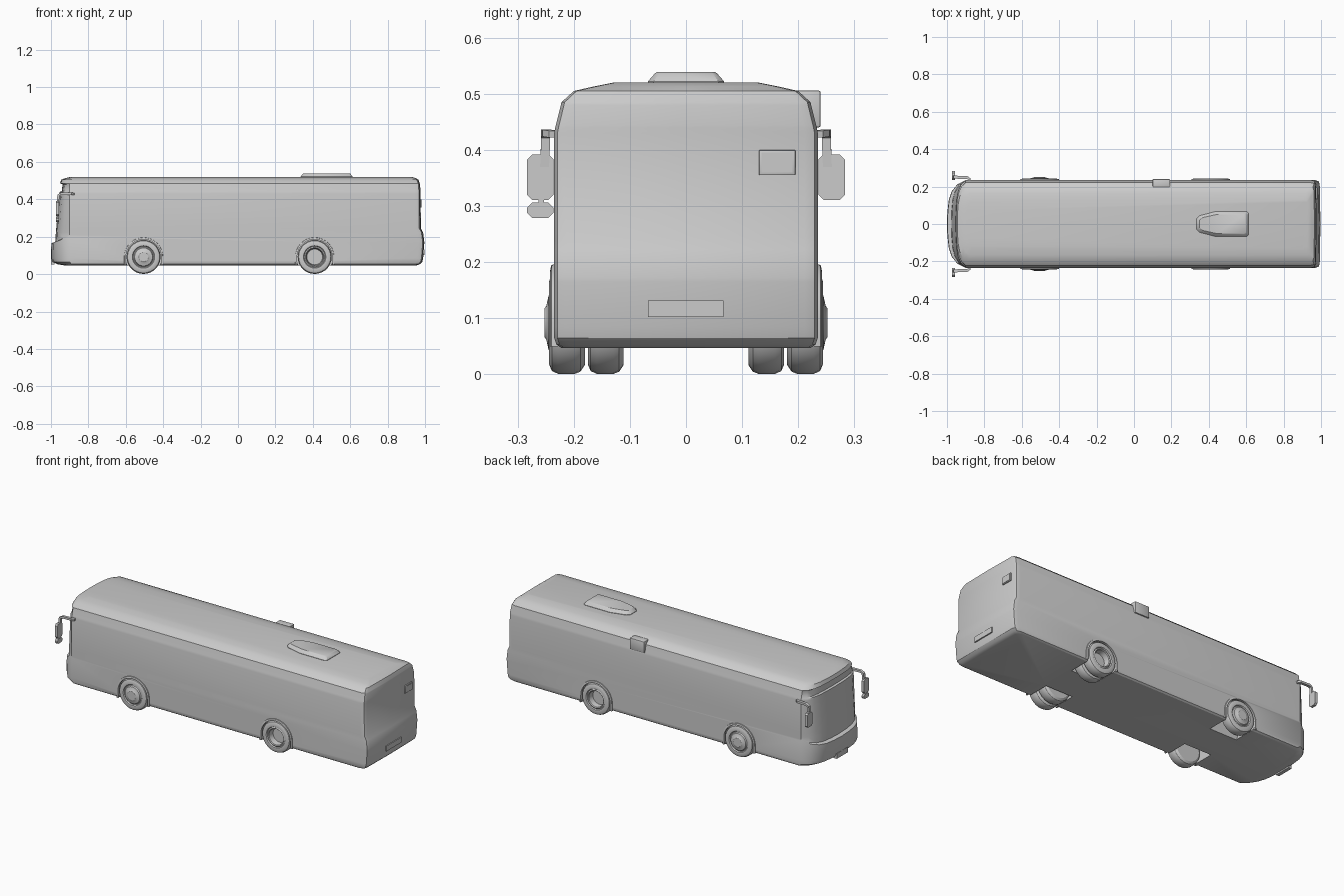
import bpy, bmesh, math
from mathutils import Matrix, Vector

if "Cube" in bpy.data.objects:
    bpy.data.objects.remove(bpy.data.objects["Cube"])


def make(name, bm, angle=35):
    bmesh.ops.remove_doubles(bm, verts=bm.verts, dist=1e-6)
    bmesh.ops.recalc_face_normals(bm, faces=bm.faces)
    me = bpy.data.meshes.new(name)
    bm.to_mesh(me)
    bm.free()
    ob = bpy.data.objects.new(name, me)
    bpy.context.collection.objects.link(ob)
    smooth(ob, angle)
    return ob


def smooth(ob, angle=35):
    bpy.ops.object.select_all(action='DESELECT')
    ob.select_set(True)
    bpy.context.view_layer.objects.active = ob
    bpy.ops.object.shade_smooth_by_angle(angle=math.radians(angle))


def loft(rings, closed=False):
    # joins equal-length rings; caps the ends unless the loft loops round
    bm = bmesh.new()
    vs = [[bm.verts.new(p) for p in r] for r in rings]
    n = len(vs[0])
    for k in range(len(vs) if closed else len(vs) - 1):
        a, b = vs[k], vs[(k + 1) % len(vs)]
        for i in range(n):
            bm.faces.new((a[i], a[(i + 1) % n], b[(i + 1) % n], b[i]))
    if not closed:
        bm.faces.new(vs[0])
        bm.faces.new(vs[-1])
    return bm


def box(name, lo, hi, bevel=0.0):
    bm = bmesh.new()
    size = [h - l for l, h in zip(lo, hi)]
    mid = [(h + l) / 2 for l, h in zip(lo, hi)]
    bmesh.ops.create_cube(bm, size=1, matrix=Matrix.Translation(mid) @ Matrix.Diagonal((*size, 1)))
    if bevel:
        bmesh.ops.bevel(bm, geom=bm.edges[:], offset=bevel, segments=2, affect='EDGES', profile=0.5)
    return make(name, bm)


# body: plan outlines stacked by height (z, half width, front x, front corner x, rear x, corner lift)
levels = [
    (.047, .222, -.93, -.88, .955, 0), (.053, .231, -.965, -.89, .972, 0),
    (.065, .235, -.992, -.90, .985, 0), (.085, .235, -1.0, -.90, .99, 0),
    (.165, .235, -.998, -.90, .996, .035), (.172, .235, -.977, -.90, .996, .037),
    (.222, .235, -.974, -.90, .990, 0), (.245, .235, -.972, -.90, .978, 0),
    (.43, .235, -.955, -.90, .976, 0), (.440, .233, -.954, -.90, .976, 0),
    (.444, .232, -.942, -.90, .976, 0), (.480, .223, -.938, -.90, .973, 0),
    (.485, .222, -.952, -.90, .972, 0), (.505, .200, -.945, -.89, .965, 0),
    (.513, .165, -.925, -.88, .950, 0), (.520, .130, -.895, -.86, .930, 0)]
front = [(0, 0), (.03, .3), (.1, .55), (.25, .74), (.55, .9), (1, 1)]
rings = []
for z, w, xf, xc, xr, lift in levels:
    half = [(xf + (xc - xf) * t, w * s, z + lift * t) for t, s in front]
    half += [(xr - .03, w, z), (xr - .009, w * .975, z), (xr - .003, w * .9, z), (xr, 0, z)]
    rings.append(half + [(x, -y, zz) for x, y, zz in reversed(half[1:-1])])
body = make("body", loft(rings))

# wheel wells cut out of the body
AXLES = (-.505, .41)
WZ = .092
bm = bmesh.new()
for ax in AXLES:
    for s in (-1, 1):
        m = Matrix.Translation((ax, s * .19, WZ)) @ Matrix.Rotation(math.pi / 2, 4, 'X')
        bmesh.ops.create_cone(bm, cap_ends=True, segments=32, radius1=.098, radius2=.098,
                              depth=.18, matrix=m)
cutter = make("well_cutter", bm)
cutter.hide_render = True
mod = body.modifiers.new("wells", 'BOOLEAN')
mod.operation = 'DIFFERENCE'
mod.solver = 'EXACT'
mod.object = cutter
bpy.context.view_layer.objects.active = body
bpy.ops.object.modifier_apply(modifier="wells")
bpy.data.objects.remove(cutter)
smooth(body, 32)


# wheels: (radius, y) profiles turned about the axle
def wheel(name, x, s, profile, n=28):
    rr = []
    for r, y in profile:
        rr.append([(x + r * math.cos(2 * math.pi * i / n), s * y,
                    WZ + r * math.sin(2 * math.pi * i / n)) for i in range(n)])
    make(name, loft(rr), 32)


tyre = [(.055, .18), (.075, .18), (.087, .188), (.091, .198), (.091, .228),
        (.086, .239), (.074, .244), (.060, .243), (.056, .237)]
front_hub = [(.052, .238), (.048, .245), (.030, .249), (.026, .252)]
rear_hub = [(.050, .240), (.046, .236), (.042, .205), (.020, .205)]
inner = [(r, y - .069) for r, y in tyre]
for s, side in ((-1, "right"), (1, "left")):
    wheel("front_wheel_" + side, AXLES[0], s, tyre + front_hub)
    wheel("rear_wheel_" + side, AXLES[1], s, tyre + rear_hub)
    wheel("rear_inner_wheel_" + side, AXLES[1], s, inner)
    # arch trims
    for ax in AXLES:
        path = [(1, -.042)]
        path += [(math.cos(a), math.sin(a)) for a in [math.pi * i / 20 for i in range(21)]]
        path += [(-1, -.042)]
        secs = []
        for c, d in path:
            flat = d == -.042
            sec = []
            for r, y in ((.094, .228), (.105, .228), (.103, .240), (.094, .242)):
                sec.append((ax + c * r, s * y, .05 if flat else WZ + d * r))
            secs.append(sec)
        make("wheel_arch_" + side, loft(secs))

    # mirrors: swept arm and housing
    arm = [(-.875, .236, .428), (-.89, .248, .43), (-.945, .25, .43), (-.960, .25, .423), (-.964, .252, .37)]
    secs = []
    for i, p in enumerate(arm):
        d = (Vector(arm[min(i + 1, 4)]) - Vector(arm[max(i - 1, 0)])).normalized()
        side_v = Vector((0, 1, 0))
        up = d.cross(side_v).normalized()
        secs.append([(q.x, s * q.y, q.z) for q in
                     [Vector(p) + side_v * a * .008 + up * b * .006
                      for a, b in ((1, 1), (-1, 1), (-1, -1), (1, -1))]])
    make("mirror_arm_" + side, loft(secs))

    def head(name, z0, z1):
        c = .009
        out = [(.236 + c, z0), (.283 - c, z0), (.283, z0 + c), (.283, z1 - c),
               (.283 - c, z1), (.236 + c, z1), (.236, z1 - c), (.236, z0 + c)]
        make(name, loft([[(x, s * y, z) for y, z in out] for x in (-.974, -.958)]))
    head("mirror_" + side, .311, .392)
    if s < 0:
        head("lower_mirror", .279, .306)
        box("mirror_link", (-.97, -.263, .30), (-.96, -.253, .32))

# roof unit tapering towards the front
plan = [(.335, .028), (.352, .045), (.44, .068), (.60, .068), (.612, .058)]
rr = []
for z, k in ((.512, 1), (.522, 1), (.536, .82), (.539, .76)):
    h = [(.485 + (x - .485) * (1 - (1 - k) * .45), y * k, z) for x, y in plan]
    rr.append(h + [(x, -y, z) for x, y, z in reversed(h)])
make("roof_unit", loft(rr))

# side display box, rear panel and plates
box("side_display", (.10, .195, .44), (.193, .240, .506), .004)
box("rear_panel_frame", (.965, .130, .355), (.980, .195, .400), .002)
box("rear_panel", (.97, .135, .360), (.982, .190, .395))
box("rear_plate", (.98, -.068, .102), (.998, .067, .132))
box("front_plate", (-1.0, -.05, .052), (-.98, .05, .082))
